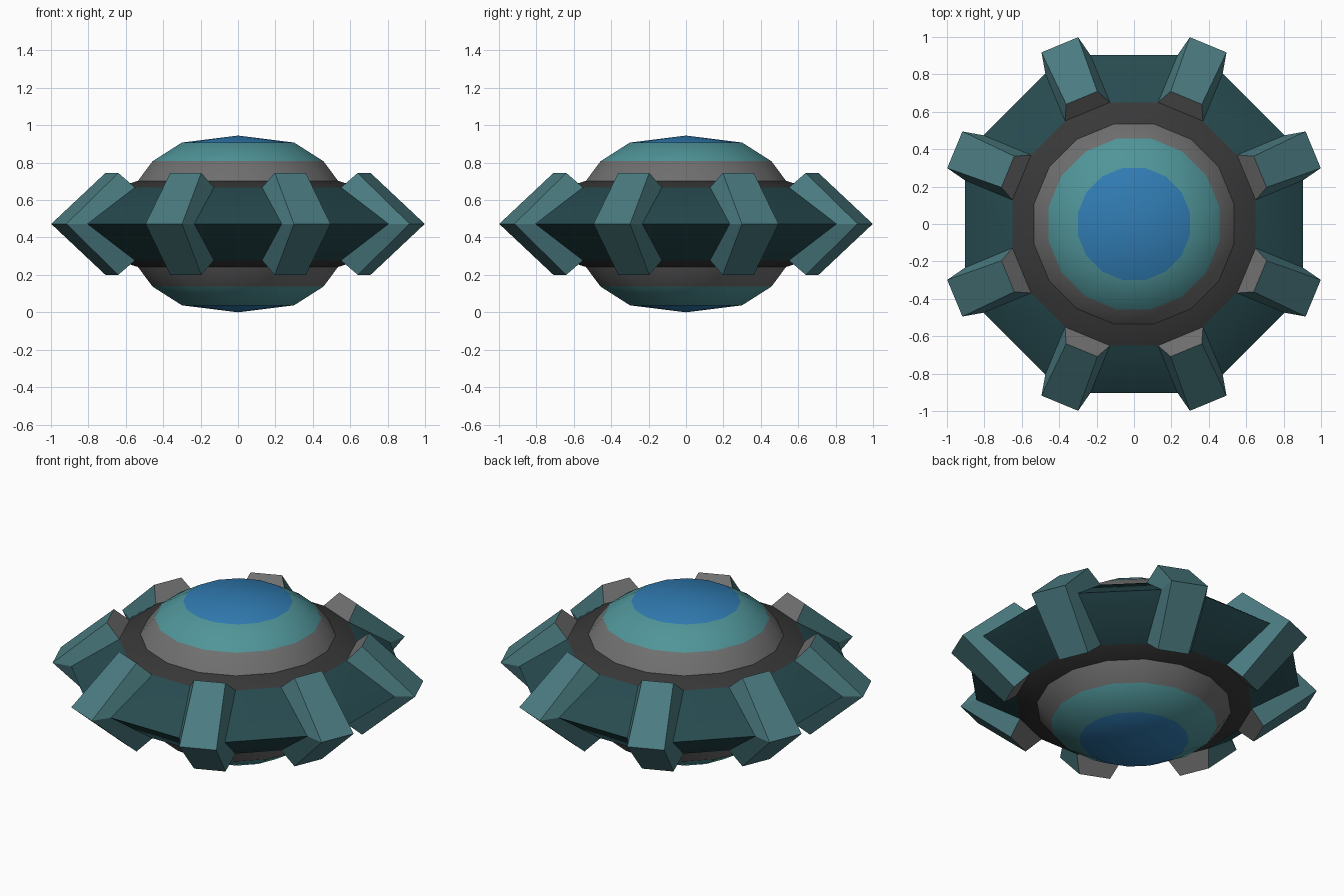
import bpy, bmesh
from math import sin, cos, pi, radians, hypot, atan2

if "Cube" in bpy.data.objects:
    bpy.data.objects.remove(bpy.data.objects["Cube"])

MID = 0.4725           # height of the symmetry plane
REG = pi / 16          # half angle of a regular 16-sided ring
APO = cos(REG)


def material(name, col):
    m = bpy.data.materials.new(name)
    m.diffuse_color = (*col, 1)
    m.use_nodes = True
    m.node_tree.nodes["Principled BSDF"].inputs["Base Color"].default_value = m.diffuse_color
    return m


BLUE = material("blue_teal", (0.03, 0.2, 0.45))
TEAL = material("grey_teal", (0.08, 0.3, 0.32))
GREY = material("grey", (0.16, 0.16, 0.16))
DARK = material("dark_teal", (0.02, 0.07, 0.08))
RIB = material("rib_teal", (0.07, 0.2, 0.22))
BLACK = material("near_black", (0.04, 0.04, 0.04))


def finish(name, bm, mats, angle):
    bmesh.ops.remove_doubles(bm, verts=bm.verts, dist=1e-4)
    bmesh.ops.recalc_face_normals(bm, faces=bm.faces)
    me = bpy.data.meshes.new(name)
    bm.to_mesh(me)
    bm.free()
    for m in mats:
        me.materials.append(m)
    ob = bpy.data.objects.new(name, me)
    bpy.context.collection.objects.link(ob)
    bpy.ops.object.select_all(action='DESELECT')
    ob.select_set(True)
    bpy.context.view_layer.objects.active = ob
    bpy.ops.object.shade_smooth_by_angle(angle=radians(angle))
    return ob


def ring(bm, radius, half, z):
    """16 points in pairs, each pair straddling one rib direction."""
    out = []
    for i in range(16):
        a = pi / 8 + (i // 2) * pi / 4 + (half if i % 2 else -half)
        out.append(bm.verts.new((radius * cos(a), radius * sin(a), z)))
    return out


def bands(bm, rings, mats, gaps=()):
    for b in range(len(rings) - 1):
        lo, hi = rings[b], rings[b + 1]
        for i in range(16):
            if b in gaps and i % 2 == 0:
                continue          # opening covered by a rib
            j = (i + 1) % 16
            f = bm.faces.new((lo[i], lo[j], hi[j], hi[i]))
            f.material_index = mats[b]


# Domes above and below
for name, s in (("upper_dome", 1), ("lower_dome", -1)):
    bm = bmesh.new()
    prof = [(0.535, 0.23), (0.457, 0.335), (0.30, 0.435)]
    rs = [ring(bm, r / APO, REG, MID + s * h) for r, h in prof]
    bands(bm, rs, (2, 1))
    tip = bm.verts.new((0, 0, MID + s * 0.4725))
    for i in range(16):
        bm.faces.new((rs[-1][i], rs[-1][(i + 1) % 16], tip)).material_index = 0
    finish(name, bm, (BLUE, TEAL, GREY), 35)

# Hull: collar, sloping panels, sharp rim, mirrored below
IN_R, RIM_R, HALF_W = 0.65, 0.925, 0.13
rim = (hypot(RIM_R, HALF_W), atan2(HALF_W, RIM_R))
bm = bmesh.new()
rs = [ring(bm, r, h, MID + z) for r, h, z in (
    (0.535 / APO, REG, -0.23), (IN_R / APO, REG, -0.195), (*rim, 0),
    (IN_R / APO, REG, 0.195), (0.535 / APO, REG, 0.23))]
bands(bm, rs, (1, 0, 0, 1), gaps=(1, 2))
finish("hull", bm, (DARK, BLACK), 30)

# Eight tapered ribs standing out from the hull
bm = bmesh.new()
base = [(IN_R, 0.13, 0.195), (RIM_R, 0.13, 0), (IN_R, 0.13, -0.195)]
outer = [(0.73, 0.09, 0.2725), (1.037, 0.106, 0), (0.73, 0.09, -0.2725)]
for k in range(8):
    a = pi / 8 + k * pi / 4
    c, s = cos(a), sin(a)

    def side(pts, sign):
        return [bm.verts.new((r * c - sign * t * s, r * s + sign * t * c, MID + z))
                for r, t, z in pts]
    bl, br, ol, o_r = side(base, -1), side(base, 1), side(outer, -1), side(outer, 1)
    for n in (0, 1):
        bm.faces.new((ol[n], ol[n + 1], o_r[n + 1], o_r[n]))
        for b, o in ((bl, ol), (br, o_r)):
            bm.faces.new((b[n], b[n + 1], o[n + 1], o[n]))
    for n in (0, 2):
        bm.faces.new((bl[n], br[n], o_r[n], ol[n])).material_index = 1
finish("ribs", bm, (RIB, GREY), 20)
